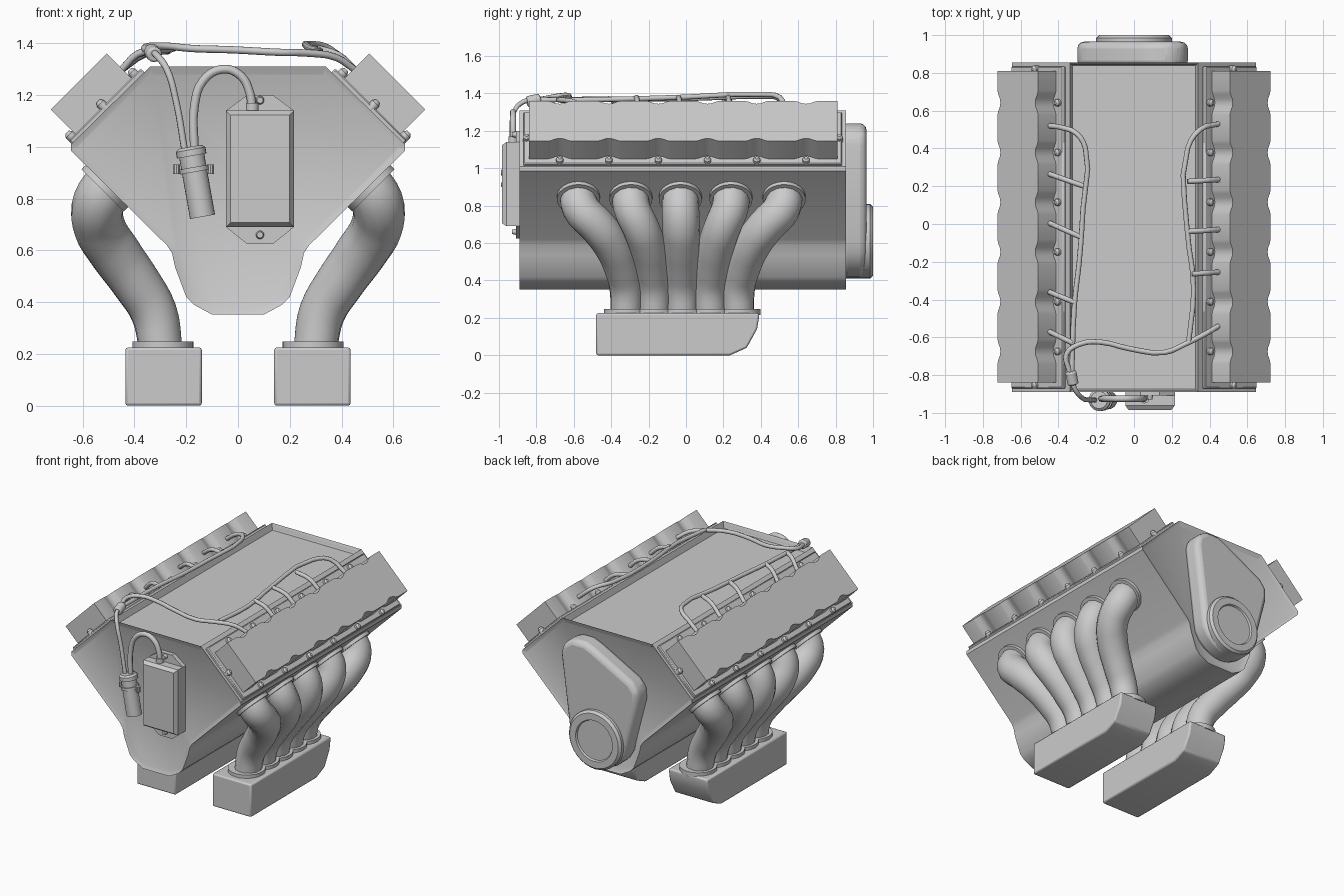
import bpy, bmesh, math
from mathutils import Vector

if "Cube" in bpy.data.objects:
    bpy.data.objects.remove(bpy.data.objects["Cube"])

R2 = math.sqrt(2)


def finish(name, bm, mirror=False, bevel=0.0, segs=2, angle=35):
    bmesh.ops.recalc_face_normals(bm, faces=bm.faces)
    me = bpy.data.meshes.new(name)
    bm.to_mesh(me)
    bm.free()
    ob = bpy.data.objects.new(name, me)
    bpy.context.collection.objects.link(ob)
    if bevel:
        m = ob.modifiers.new("bevel", 'BEVEL')
        m.width, m.segments, m.limit_method = bevel, segs, 'ANGLE'
    if mirror:
        ob.modifiers.new("mirror", 'MIRROR')
    smooth(ob, angle)
    return ob


def smooth(ob, angle=35):
    bpy.ops.object.select_all(action='DESELECT')
    ob.select_set(True)
    bpy.context.view_layer.objects.active = ob
    bpy.ops.object.shade_smooth_by_angle(angle=math.radians(angle))


def prism(bm, pts, fn, a, b):
    lo = [bm.verts.new(fn(p, q, a)) for p, q in pts]
    hi = [bm.verts.new(fn(p, q, b)) for p, q in pts]
    n = len(pts)
    bm.faces.new(lo)
    bm.faces.new(hi[::-1])
    for i in range(n):
        bm.faces.new((lo[i], lo[(i + 1) % n], hi[(i + 1) % n], hi[i]))


def cyl(bm, p0, p1, r0, r1=None, seg=20):
    p0, p1 = Vector(p0), Vector(p1)
    d = p1 - p0
    mat = d.to_track_quat('Z', 'Y').to_matrix().to_4x4()
    mat.translation = (p0 + p1) / 2
    bmesh.ops.create_cone(bm, cap_ends=True, segments=seg, radius1=r0,
                          radius2=r0 if r1 is None else r1, depth=d.length, matrix=mat)


def tube(name, paths, r, mirror=False, res=4, sides=2):
    # each path is a list of (x, y, z) or (x, y, z, radius)
    cu = bpy.data.curves.new(name, 'CURVE')
    cu.dimensions = '3D'
    cu.bevel_depth, cu.bevel_resolution, cu.resolution_u = r, sides, res
    cu.use_fill_caps = True
    for path in paths:
        sp = cu.splines.new('BEZIER')
        sp.bezier_points.add(len(path) - 1)
        for bp, p in zip(sp.bezier_points, path):
            bp.co = p[:3]
            bp.radius = p[3] / r if len(p) > 3 else 1
            bp.handle_left_type = bp.handle_right_type = 'AUTO'
    ob = bpy.data.objects.new(name, cu)
    bpy.context.collection.objects.link(ob)
    bpy.ops.object.select_all(action='DESELECT')
    ob.select_set(True)
    bpy.context.view_layer.objects.active = ob
    bpy.ops.object.convert(target='MESH')
    ob = bpy.context.object
    if mirror:
        ob.modifiers.new("mirror", 'MIRROR')
    smooth(ob, 60)


def front(x, z, y):
    return (x, y, z)


def bank(y, u, n):
    # 45 degree cylinder-bank frame: n points outward, u points to the valley
    return ((n - u) / R2, y, (n + u) / R2)


# Engine block with raised rims round its end faces and valley
half = [(.34, 1.31), (.645, 1.01), (.645, .985), (.275, .62), (.255, .59),
        (.243, .535), (.2, .42), (.17, .39), (.1, .352)]
bm = bmesh.new()
prism(bm, half + [(-x, z) for x, z in half[::-1]], front, -.89, .855)
bmesh.ops.recalc_face_normals(bm, faces=bm.faces)
ends = [f for f in bm.faces if abs(f.normal.y) > .9]
top = [f for f in bm.faces if f.normal.z > .9]
bmesh.ops.inset_individual(bm, faces=ends, thickness=.025, depth=-.012)
bmesh.ops.inset_individual(bm, faces=top, thickness=.022, depth=-.04)
finish("engine_block", bm)

# Head flanges
N0 = 1.65 / R2
bm = bmesh.new()
prism(bm, [(-.87, .262), (.835, .262), (.835, .655), (-.87, .655)], bank, N0 - .02, N0 + .02)
finish("head_flange", bm, mirror=True, bevel=.006, segs=1)

# Valve covers with scallops at the bolts
bolt_ys = [-.675, -.412, -.148, .115, .378, .642]
notch = [(-.065, 0), (-.045, .006), (-.022, .018), (0, .022), (.022, .018), (.045, .006), (.065, 0)]
lo = [(y + d, .298 + h) for y in bolt_ys for d, h in notch]
hi = [(y + d, .603 - h) for y in bolt_ys for d, h in notch]
plan = [(-.84, .298)] + lo + [(.81, .298), (.81, .603)] + hi[::-1] + [(-.84, .603)]
bm = bmesh.new()
prism(bm, plan, bank, N0, 1.3205)
finish("valve_cover", bm, mirror=True, angle=40)

# Cover bolts
bm = bmesh.new()
spots = [(y, u) for y in bolt_ys for u in (.28, .622)] + [(-.853, .45), (.82, .45)]
for y, u in spots:
    cyl(bm, bank(y, u, N0), bank(y, u, N0 + .035), .019, seg=12)
    cyl(bm, bank(y, u, N0 + .035), bank(y, u, N0 + .047), .019, .009, seg=12)
finish("cover_bolts", bm, mirror=True)

# Exhaust runners, port flanges and collector collars
path = [(.485, .87, 0, .098), (.537, .79, .04, .1), (.535, .69, .4, .1), (.475, .59, .7, .1),
        (.39, .47, .9, .095), (.325, .36, 1, .09), (.298, .22, 1, .084)]
runners = []
ports, collars = bmesh.new(), bmesh.new()
for i, y0 in enumerate((-.575, -.295, -.03, .24, .525)):
    y1 = -.32 + .15 * i
    runners.append([(x, y0 + (y1 - y0) * t, z, r) for x, z, t, r in path])
    cyl(ports, (.49, y0, .865), (.523, y0, .832), .115, seg=24)
    cyl(collars, (.29, y1, .215), (.29, y1, .248), .118, seg=24)
tube("exhaust_runners", runners, .1, mirror=True, res=4, sides=5)
finish("port_flanges", ports, mirror=True)
finish("collector_collars", collars, mirror=True)

# Exhaust collector boxes
bm = bmesh.new()
prism(bm, [(-.48, 0), (.235, 0), (.325, .04), (.38, .14), (.39, .2), (.39, .225), (-.48, .225)],
      lambda y, z, x: (x, y, z), .14, .435)
finish("collector_box", bm, mirror=True, bevel=.01)

# Rear timing cover and crank pulley housing
cz = .61
arc = [(-.22 * math.cos(math.pi * k / 10), cz - .2 * math.sin(math.pi * k / 10)) for k in range(11)]
bm = bmesh.new()
prism(bm, [(.285, 1.12), (.27, 1.19), (.2, 1.24), (.1, 1.24), (.04, 1.215),
           (-.25, 1.06), (-.3, 1.0), (-.3, .92)] + arc, front, .83, .965)
finish("timing_cover", bm, bevel=.035, segs=3)
bm = bmesh.new()
cyl(bm, (0, .85, cz), (0, .985, cz), .2, seg=32)
cyl(bm, (0, .985, cz), (0, 1.0, cz), .2, .185, seg=32)
bmesh.ops.recalc_face_normals(bm, faces=bm.faces)
cap = [f for f in bm.faces if f.normal.y > .9 and f.calc_center_median().y > .995]
bmesh.ops.inset_individual(bm, faces=cap, thickness=.045, depth=0)
bmesh.ops.inset_individual(bm, faces=cap, thickness=.006, depth=-.012)
finish("crank_pulley", bm)

# Front control box: mounting plate, chamfered body and bolts
bm = bmesh.new()
prism(bm, [(-.046, 1.14), (.035, 1.2), (.135, 1.2), (.216, 1.14), (.216, .69),
           (.135, .625), (.035, .625), (-.046, .69)], front, -.908, -.87)
finish("control_box_plate", bm)
bm = bmesh.new()
prism(bm, [(-.046, 1.14), (.216, 1.14), (.216, .69), (-.046, .69)], front, -.96, -.88)
bmesh.ops.recalc_face_normals(bm, faces=bm.faces)
bmesh.ops.inset_individual(bm, faces=[f for f in bm.faces if f.normal.y < -.9],
                           thickness=.024, depth=.024)
finish("control_box", bm, angle=20)
bm = bmesh.new()
for z in (1.18, .66):
    cyl(bm, (.085, -.9, z), (.085, -.93, z), .018, .012, seg=12)
cyl(bm, (.055, -.925, 1.13), (.055, -.925, 1.17), .025, seg=14)
finish("control_box_fittings", bm)

# Tilted canister with cap, clamp and bracket
bot, up = Vector((-.137, -.932, .73)), Vector((-.185, -.932, 1.0))


def along(t):
    return bot.lerp(up, t)


bm = bmesh.new()
cyl(bm, along(0), along(.9), .049, seg=24)
cyl(bm, along(.87), along(.96), .058, seg=24)
cyl(bm, along(.96), along(1), .058, .045, seg=24)
cyl(bm, along(.64), along(.71), .057, seg=24)
finish("canister", bm)
bm = bmesh.new()
for dx in (-.068, .063):
    c = along(.68) + Vector((dx, 0, 0))
    cyl(bm, c - Vector((0, 0, .018)), c + Vector((0, 0, .018)), .014, seg=10)
c = along(.68)
cyl(bm, c, (c.x, -.87, c.z), .025, seg=12)
finish("canister_clamp", bm)

# Hose from canister to control box, and the feed line from the harness
tube("canister_hose", [[(-.168, -.925, .98), (-.168, -.925, 1.16), (-.135, -.925, 1.255),
                        (-.06, -.925, 1.3), (.01, -.925, 1.275), (.045, -.925, 1.21),
                        (.055, -.925, 1.14)]], .017, sides=2)
tube("feed_line", [[(-.33, -.81, 1.365), (-.315, -.87, 1.355), (-.275, -.92, 1.3),
                    (-.24, -.93, 1.18), (-.205, -.932, .98)]], .013)

# Wiring harness with a lead to each cylinder
E = 1.3
left = [[(-.448, .52, E), (-.38, .51, 1.35), (-.305, .48, 1.38), (-.257, .40, 1.385),
         (-.27, .08, 1.375), (-.29, -.2, 1.37), (-.315, -.42, 1.37), (-.33, -.81, 1.365)]]
for ya, yb, xb in ((.265, .2, -.265), (.005, -.07, -.28), (-.36, -.415, -.315), (-.57, -.63, -.325)):
    left.append([(-.448, ya, E), ((-.448 + xb) / 2, (ya + yb) / 2, 1.36), (xb, yb, 1.372)])
right = [[(.448, .53, E), (.35, .50, 1.38), (.284, .40, 1.395), (.28, -.015, 1.38),
          (.316, -.345, 1.37), (.29, -.62, 1.365)]]
for y, xb in ((.235, .283), (-.03, .28), (-.255, .305)):
    right.append([(.448, y, E), (.385, y - .004, 1.355), (xb, y - .01, 1.38)])
cross = [[(.448, -.54, E), (.38, -.58, 1.345), (.268, -.637, 1.362), (.162, -.68, 1.365),
          (-.024, -.66, 1.375), (-.18, -.625, 1.38), (-.29, -.637, 1.39),
          (-.358, -.69, 1.385), (-.345, -.77, 1.37), (-.33, -.82, 1.365)]]
tube("wiring_harness", left + right + cross, .014, res=3)

# Harness junction
bm = bmesh.new()
cyl(bm, (-.335, -.78, 1.37), (-.322, -.85, 1.355), .03, seg=14)
finish("harness_junction", bm, bevel=.008)
